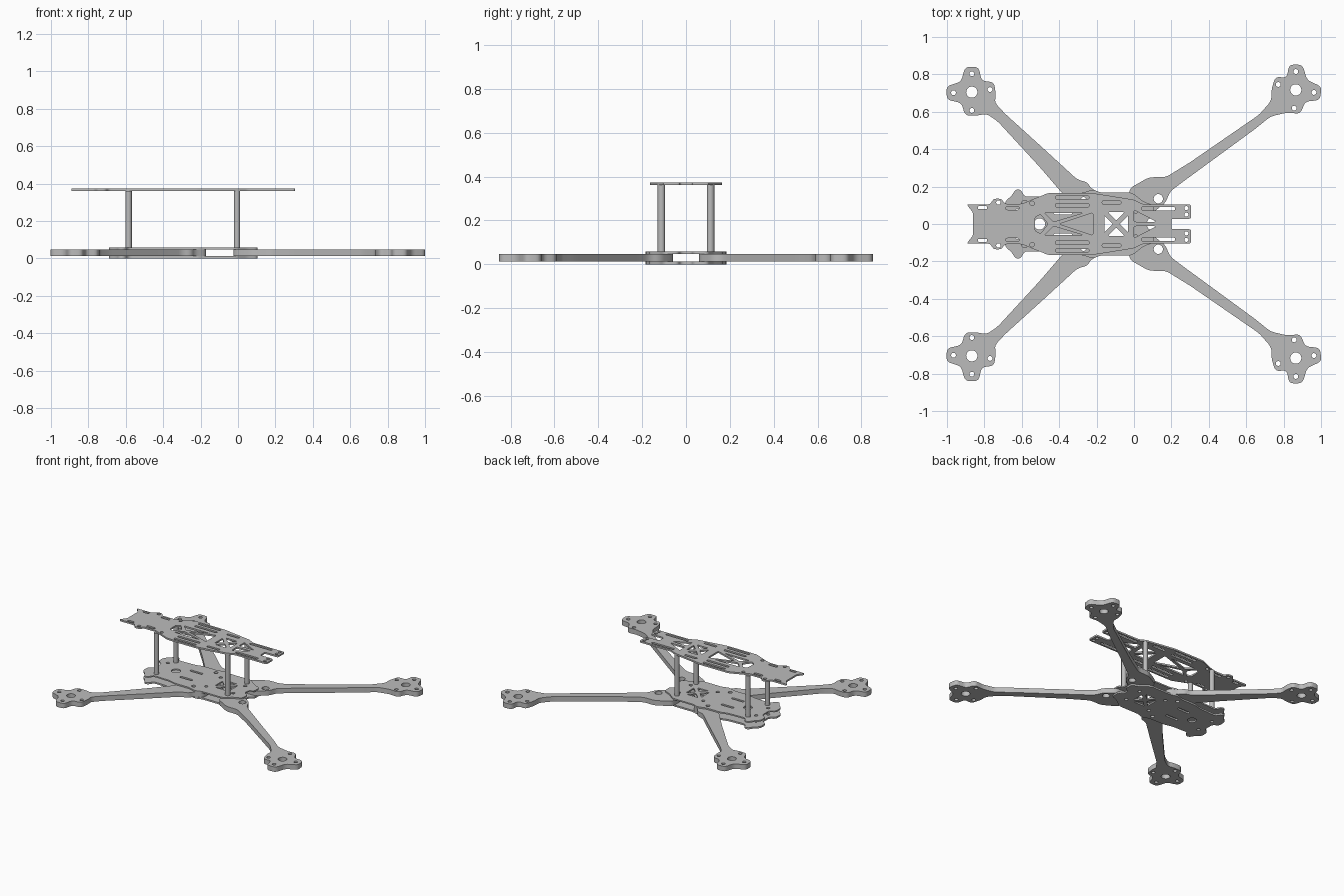
import bpy
import bmesh
from math import cos, sin, radians, pi
from mathutils import Vector

cube = bpy.data.objects.get("Cube")
if cube:
    bpy.data.objects.remove(cube, do_unlink=True)

grey = bpy.data.materials.new("mid_grey")
grey.use_nodes = True
colour = (0.5, 0.5, 0.5, 1)
grey.diffuse_color = colour
grey.node_tree.nodes["Principled BSDF"].inputs["Base Color"].default_value = colour


# ---- outline helpers ----
def rounded(points, radius, steps=4):
    """Round every corner of a closed outline."""
    points = [Vector(p) for p in points]
    result = []
    for i, corner in enumerate(points):
        before, after = points[i - 1], points[(i + 1) % len(points)]
        start, end = [corner + (p - corner).normalized() * min(radius, (p - corner).length * 0.48)
                      for p in (before, after)]
        for k in range(steps + 1):
            t = k / steps
            result.append(start * (1 - t) ** 2 + corner * 2 * t * (1 - t) + end * t * t)
    return result


def circle(x, y, radius, sides=20):
    return [Vector((x + radius * cos(2 * pi * k / sides), y + radius * sin(2 * pi * k / sides)))
            for k in range(sides)]


def slot(x, y, length, width=0.018):
    a, b = length / 2, width / 2
    return rounded([(x - a, y - b), (x + a, y - b), (x + a, y + b), (x - a, y + b)], b)


def flip(outline):
    return [Vector((p[0], -p[1])) for p in outline]


def both_sides(holes):
    return holes + [flip(h) for h in holes]


def symmetric(half):
    """Complete an outline from its +y half."""
    return [Vector(p) for p in half] + flip(reversed(half))


# ---- solid helpers ----
def finish(obj):
    obj.data.materials.clear()
    obj.data.materials.append(grey)
    bpy.ops.object.select_all(action='DESELECT')
    obj.select_set(True)
    bpy.context.view_layer.objects.active = obj
    bpy.ops.object.shade_smooth_by_angle(angle=radians(30))


def plate(name, outline, holes, bottom, top):
    """Cut a flat sheet with holes from filled, extruded curves."""
    curve = bpy.data.curves.new(name + "_outline", 'CURVE')
    curve.dimensions = '2D'
    curve.fill_mode = 'BOTH'
    curve.extrude = (top - bottom) / 2
    for loop in [outline] + holes:
        spline = curve.splines.new('POLY')
        spline.points.add(len(loop) - 1)
        for point, p in zip(spline.points, loop):
            point.co = (p[0], p[1], 0, 1)
        spline.use_cyclic_u = True
    source = bpy.data.objects.new(name + "_outline", curve)
    bpy.context.collection.objects.link(source)
    graph = bpy.context.evaluated_depsgraph_get()
    mesh = bpy.data.meshes.new_from_object(source.evaluated_get(graph))
    bpy.data.objects.remove(source, do_unlink=True)
    bm = bmesh.new()
    bm.from_mesh(mesh)
    bmesh.ops.remove_doubles(bm, verts=bm.verts, dist=0.0001)
    bmesh.ops.recalc_face_normals(bm, faces=bm.faces)
    bmesh.ops.translate(bm, verts=bm.verts, vec=(0, 0, (top + bottom) / 2))
    bm.to_mesh(mesh)
    bm.free()
    obj = bpy.data.objects.new(name, mesh)
    bpy.context.collection.objects.link(obj)
    finish(obj)


# ---- arms: tapered beam ending in a four-lobed motor mount ----
def arm(name, centre, lobes, inner_edge, outer_edge, root_hole):
    centre = Vector(centre)
    mount, holes = [], [circle(*centre, 0.03), root_hole]
    turn = -1 if lobes[0] > lobes[1] else 1
    for i, angle in enumerate(lobes):
        a = radians(angle)
        along, across = Vector((cos(a), sin(a))), Vector((-sin(a), cos(a))) * turn
        reach = 0.135 if i in (1, 2) else 0.125
        mount += [centre + along * reach - across * 0.036, centre + along * reach + across * 0.036]
        holes.append(circle(*(centre + along * 0.098), 0.013))
        if i < 3:
            a = radians((angle + lobes[i + 1]) / 2)
            mount.append(centre + Vector((cos(a), sin(a))) * 0.08)
    outline = rounded([Vector(p) for p in inner_edge] + mount + [Vector(p) for p in outer_edge], 0.025)
    for depth, change in (("back", list), ("front", flip)):
        plate(f"{depth}_{name}_arm", change(outline), [change(h) for h in holes], 0.012, 0.048)


arm("left", (0.865, 0.717), (163, 90, -8, -95),
    [(-0.025, 0.06), (-0.025, 0.19), (0.08, 0.25), (0.17, 0.25), (0.3, 0.33), (0.67, 0.585), (0.735, 0.66)],
    [(0.73, 0.575), (0.65, 0.51), (0.24, 0.21), (0.19, 0.17), (0.17, 0.115), (0.1, 0.06)],
    circle(0.13, 0.135, 0.025))
arm("right", (-0.867, 0.705), (8, 90, 182, 270),
    [(-0.17, 0.07), (-0.17, 0.16), (-0.23, 0.19), (-0.25, 0.225), (-0.3, 0.235), (-0.48, 0.4),
     (-0.69, 0.59), (-0.745, 0.65)],
    [(-0.79, 0.59), (-0.73, 0.55), (-0.5, 0.3), (-0.38, 0.16), (-0.3, 0.07)],
    circle(-0.27, 0.13, 0.014))


# ---- cross-braced window shared by every plate ----
def cross_window(x):
    panes = []
    for dx, dy in ((1, 0), (0, 1), (-1, 0), (0, -1)):
        along, across = Vector((dx, dy)), Vector((-dy, dx)) * 0.045
        middle = Vector((x, 0))
        panes.append(rounded([middle + along * 0.018, middle + along * 0.063 + across,
                              middle + along * 0.063 - across], 0.008))
    return panes


# ---- lower pair of plates clamping the arms ----
clamp_outline = rounded(symmetric([
    (-0.65, 0.04), (-0.69, 0.06), (-0.69, 0.12), (-0.65, 0.155), (-0.635, 0.185), (-0.605, 0.185),
    (-0.585, 0.145), (-0.45, 0.15), (-0.4, 0.165), (-0.28, 0.165), (-0.22, 0.185), (-0.18, 0.168),
    (-0.01, 0.168), (0.05, 0.12), (0.105, 0.1), (0.105, 0.035), (0.07, 0.025)]), 0.02)
clamp_holes = cross_window(-0.095) + [circle(-0.505, 0, 0.03)] + both_sides([
    circle(-0.27, 0.13, 0.014), circle(-0.2, 0.085, 0.012), circle(0.01, 0.07, 0.012),
    circle(-0.62, 0.07, 0.012), slot(-0.38, 0.06, 0.1)])
plate("bottom_plate", clamp_outline, clamp_holes, 0, 0.012)
plate("middle_plate", clamp_outline, clamp_holes, 0.048, 0.058)

# ---- top plate with truss windows, strap slots and forked nose ----
top_outline = rounded(symmetric([
    (-0.86, 0.06), (-0.895, 0.105), (-0.77, 0.105), (-0.75, 0.135), (-0.71, 0.135), (-0.69, 0.108),
    (-0.6, 0.108), (-0.46, 0.165), (-0.22, 0.165), (0.0, 0.13), (0.05, 0.105), (0.305, 0.105),
    (0.305, 0.028), (0.2, 0.028)]), 0.012)
truss = [rounded(p, 0.01) for p in (
    [(-0.53, 0.035), (-0.5, 0.052), (-0.46, 0), (-0.5, -0.052), (-0.53, -0.035)],
    [(-0.4, 0), (-0.22, 0.06), (-0.22, -0.06)])]
side_truss = [rounded(p, 0.01) for p in (
    [(-0.48, 0.06), (-0.27, 0.06), (-0.43, 0.012)],
    [(0.0, 0.075), (0.0, 0.012), (0.12, 0.012)])]
top_holes = cross_window(-0.095) + truss + both_sides(side_truss + [
    slot(-0.33, 0.1, 0.18), slot(-0.33, 0.142, 0.18), slot(0.13, 0.082, 0.18),
    slot(-0.12, 0.115, 0.1), slot(-0.65, 0.085, 0.07), slot(-0.81, 0.088, 0.05),
    circle(-0.725, 0.115, 0.012), circle(-0.545, 0.11, 0.012),
    circle(0.28, 0.085, 0.011), circle(0.28, 0.05, 0.011)])
plate("top_plate", top_outline, top_holes, 0.361, 0.373)

# ---- standoff posts ----
for end, x in (("left", -0.005), ("right", -0.585)):
    for depth, y in (("front", -0.112), ("back", 0.112)):
        bpy.ops.mesh.primitive_cylinder_add(vertices=24, radius=0.017, depth=0.303,
                                            location=(x, y, 0.2095))
        post = bpy.context.object
        post.name = f"{depth}_{end}_post"
        finish(post)
